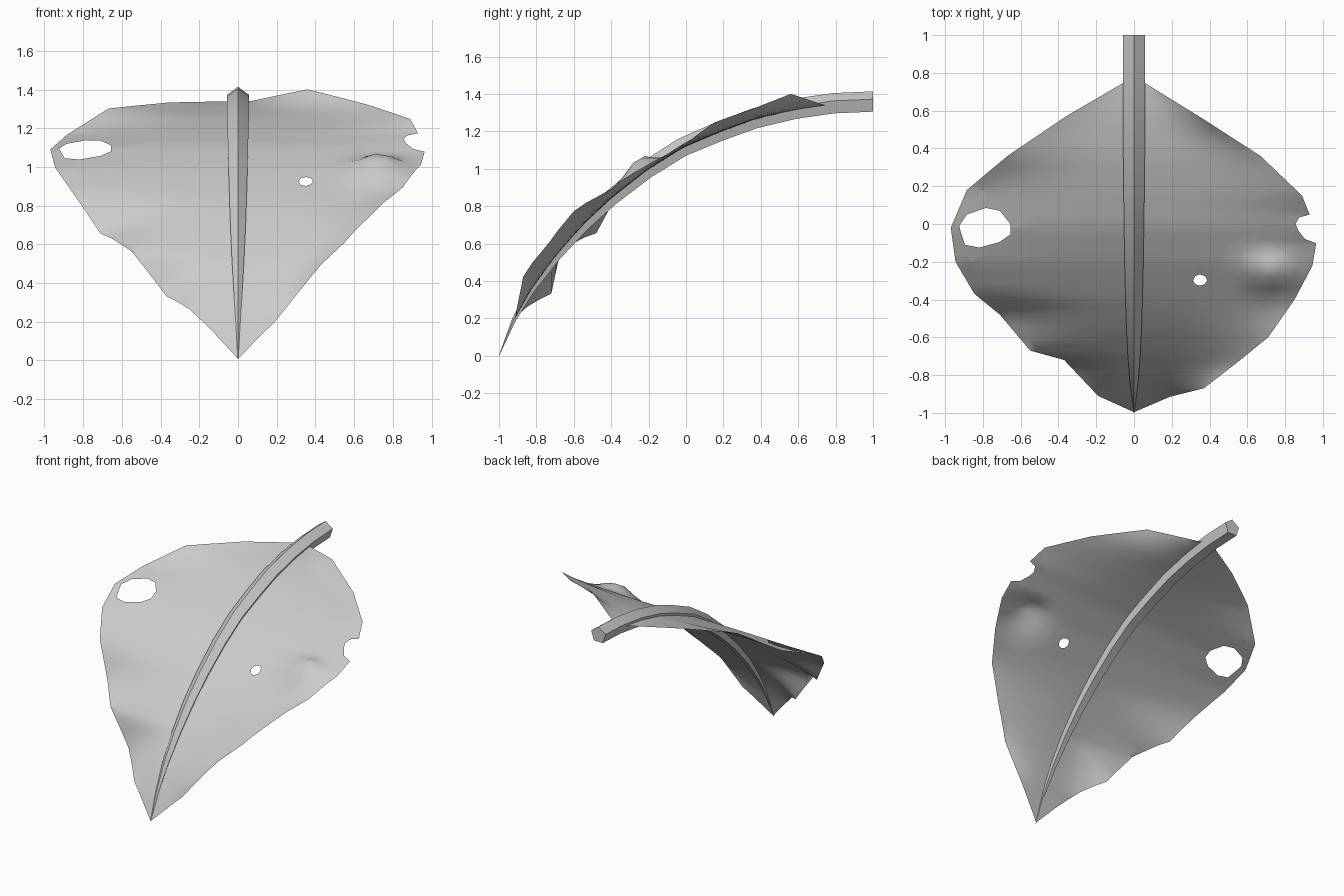
import bpy, bmesh, math
from mathutils import Vector

if "Cube" in bpy.data.objects:
    bpy.data.objects.remove(bpy.data.objects["Cube"])

# Side profile of the midrib: (y, z, radius)
RIB = [(1, 1.354, .06), (.79, 1.345, .06), (.58, 1.315, .06), (.37, 1.265, .06),
       (.18, 1.195, .058), (-.02, 1.11, .055), (-.21, .99, .052), (-.4, .84, .047),
       (-.55, .70, .042), (-.7, .53, .034), (-.83, .35, .023), (-.92, .19, .012), (-1, 0, .001)]


def rib_height(y):
    for (y0, z0, _), (y1, z1, _) in zip(RIB, RIB[1:]):
        if y >= y1:
            return z0 + (z1 - z0) * (y0 - y) / (y0 - y1)
    return 0


def finish(bm, name):
    bmesh.ops.recalc_face_normals(bm, faces=bm.faces)
    me = bpy.data.meshes.new(name)
    bm.to_mesh(me)
    bm.free()
    ob = bpy.data.objects.new(name, me)
    bpy.context.collection.objects.link(ob)
    bpy.ops.object.select_all(action='DESELECT')
    ob.select_set(True)
    bpy.context.view_layer.objects.active = ob
    bpy.ops.object.shade_smooth_by_angle(angle=math.radians(40))


# Stem: five-sided tapering sweep
bm = bmesh.new()
rings = []
for i, (y, z, r) in enumerate(RIB):
    a, b = RIB[max(i - 1, 0)], RIB[min(i + 1, len(RIB) - 1)]
    t = Vector((0, a[0] - b[0], a[1] - b[1])).normalized()
    if i == 0:
        t = Vector((0, 1, 0))
    up = Vector((0, -t.z, t.y))
    ring = []
    for k in range(5):
        ang = math.pi / 2 + k * math.tau / 5
        ring.append(bm.verts.new(Vector((r * math.cos(ang), y, z)) + up * r * math.sin(ang)))
    rings.append(ring)
for p, q in zip(rings, rings[1:]):
    for k in range(5):
        bm.faces.new((p[k], p[(k + 1) % 5], q[(k + 1) % 5], q[k]))
bm.faces.new(rings[0])
bm.faces.new(rings[-1])
finish(bm, "stem")

# Leaf outlines: (x, y, curl above or below the midrib profile)
RIGHT = [(.005, .77, 0), (.06, .745, 0), (.36, .56, .09), (.67, .36, .06), (.89, .15, .065),
         (.93, .05, .035), (.965, -.10, .02), (.945, -.22, .025), (.85, -.40, .05),
         (.71, -.60, .13), (.55, -.73, .12), (.37, -.87, .145), (.19, -.915, 0), (.003, -.995, 0)]
LEFT = [(-.005, .77, 0), (-.06, .745, 0), (-.36, .57, .02), (-.67, .36, .04), (-.885, .18, -.03),
        (-.97, -.02, -.02), (-.945, -.20, 0), (-.845, -.37, -.01), (-.71, -.48, -.11),
        (-.55, -.67, 0), (-.37, -.72, -.17), (-.19, -.91, 0), (-.003, -.995, 0)]

# Blade: rows run from the midrib to the outline, edges curl up or down
bm = bmesh.new()
COLS = 12
for outline in (RIGHT, LEFT):
    pts = []
    for a, b in zip(outline, outline[1:]):
        pts += [Vector(a).lerp(Vector(b), s / 3) for s in range(3)]
    pts.append(Vector(outline[-1]))
    rows = []
    for x, y, d in pts:
        row = []
        for c in range(COLS + 1):
            t = c / COLS
            ripple = .09 * math.exp(-((x * t - .72) / .13) ** 2 - ((y + .26) / .09) ** 2)
            row.append(bm.verts.new((x * t, y, rib_height(y) + d * t ** 2.5 + ripple)))
        rows.append(row)
    for p, q in zip(rows, rows[1:]):
        for c in range(COLS):
            bm.faces.new((p[c], p[c + 1], q[c + 1], q[c]))
bmesh.ops.remove_doubles(bm, verts=bm.verts, dist=.0005)
bmesh.ops.triangulate(bm, faces=bm.faces)


def punch(poly):
    """Cut a convex hole, drawn clockwise in the top view."""
    mid = sum((Vector(p) for p in poly), Vector((0, 0))) / len(poly)
    near = max((Vector(p) - mid).length for p in poly) + .1
    edges = []
    for a, b in zip(poly, poly[1:] + poly[:1]):
        n = Vector((a[1] - b[1], b[0] - a[0], 0)).normalized()
        edges.append((Vector((*a, 0)), n))
        faces = [f for f in bm.faces if (f.calc_center_median().xy - mid).length < near]
        geom = set(faces)
        for f in faces:
            geom.update(f.edges)
            geom.update(f.verts)
        bmesh.ops.bisect_plane(bm, geom=list(geom), dist=1e-5, plane_co=edges[-1][0], plane_no=n)
    inside = []
    for f in bm.faces:
        c = f.calc_center_median()
        c.z = 0
        if all((c - co).dot(n) < 0 for co, n in edges):
            inside.append(f)
    bmesh.ops.delete(bm, geom=inside, context='FACES')


# Large hole, small hole and edge bite
punch([(-.925, -.01), (-.885, .05), (-.785, .085), (-.71, .07), (-.655, 0), (-.655, -.055),
       (-.71, -.095), (-.82, -.125), (-.895, -.11), (-.915, -.05)])
punch([(.35 + .037 * math.cos(-k * math.tau / 8), -.297 + .03 * math.sin(-k * math.tau / 8))
       for k in range(8)])
punch([(1.1, -.11), (.96, -.10), (.905, -.08), (.87, -.035), (.855, 0), (.875, .035), (.93, .05), (1.1, .05)])
finish(bm, "leaf_blade")
